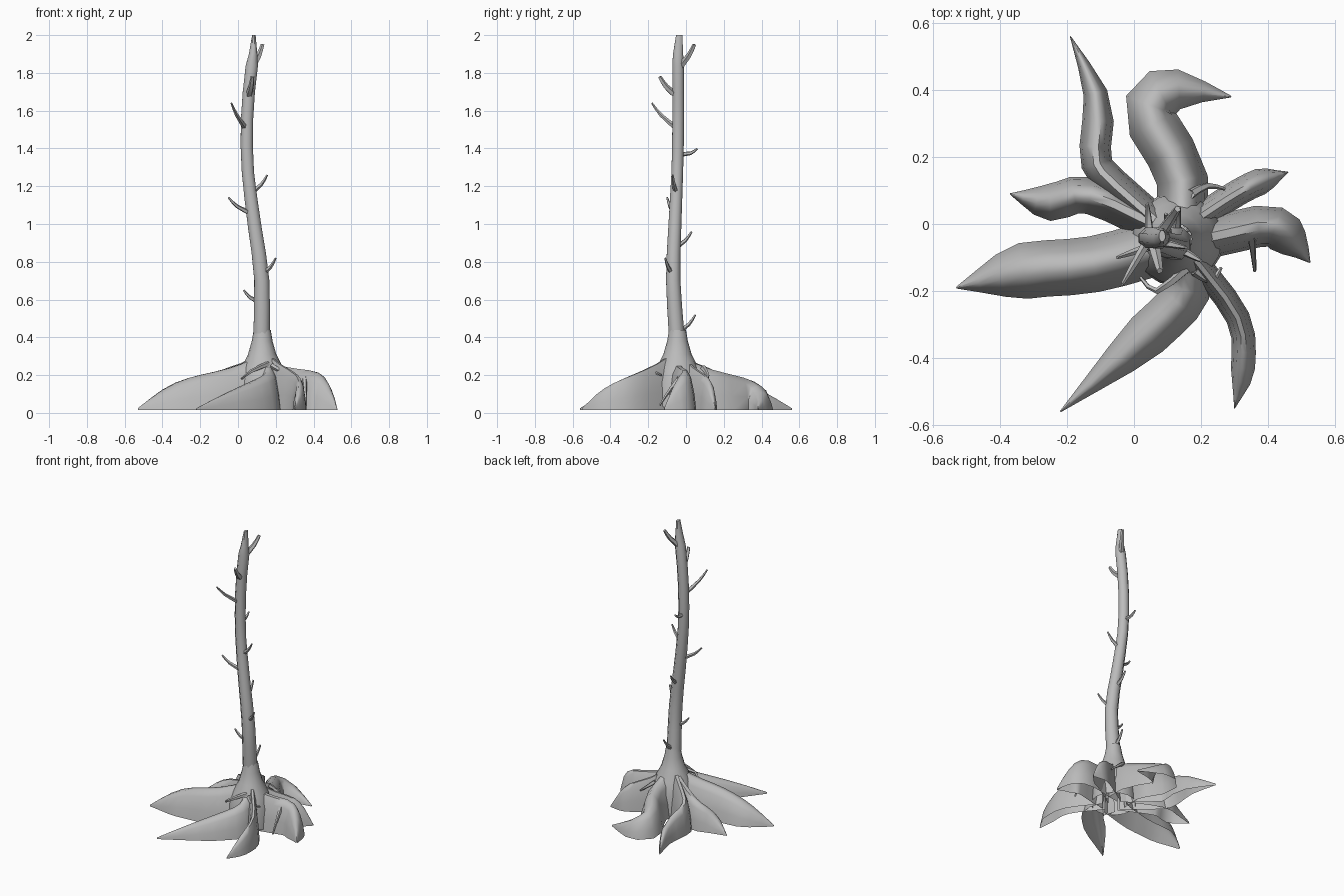
import bpy, math
from mathutils import Vector

if "Cube" in bpy.data.objects:
    bpy.data.objects.remove(bpy.data.objects["Cube"])

bark = bpy.data.materials.new("grey bark")
bark.diffuse_color = (0.5, 0.5, 0.5, 1)
bark.use_nodes = True
bark.node_tree.nodes["Principled BSDF"].inputs["Base Color"].default_value = bark.diffuse_color


def make(name, rings, closed=True, cap=False, angle=50):
    """Skin a list of equal-length point rings into one mesh."""
    n = len(rings[0])
    verts = [tuple(p) for r in rings for p in r]
    faces = []
    for i in range(len(rings) - 1):
        for j in range(n if closed else n - 1):
            k = (j + 1) % n
            faces.append((i*n + j, i*n + k, (i+1)*n + k, (i+1)*n + j))
    if cap:
        faces.append(tuple(range((len(rings)-1)*n, len(rings)*n)))
    me = bpy.data.meshes.new(name)
    me.from_pydata(verts, [], faces)
    me.validate()
    me.materials.append(bark)
    me.shade_smooth()
    me.set_sharp_from_angle(angle=math.radians(angle))
    ob = bpy.data.objects.new(name, me)
    bpy.context.collection.objects.link(ob)
    return ob


def spline(pts, t):
    """Point at t in 0..1 on a smooth curve through pts."""
    p = [Vector(q) for q in pts]
    p = [2*p[0] - p[1]] + p + [2*p[-1] - p[-2]]
    s = t*(len(pts) - 1)
    i = min(int(s), len(pts) - 2)
    u = s - i
    a, b, c, d = p[i:i+4]
    return .5*(2*b + (c - a)*u + (2*a - 5*b + 4*c - d)*u*u + (3*b - a - 3*c + d)*u**3)


def ring(x, y, z, rx, ry, n=8):
    return [(x + rx*math.cos(2*math.pi*j/n + .4), y + ry*math.sin(2*math.pi*j/n + .4), z)
            for j in range(n)]


def tube(name, pts, r0, r1, n=5, steps=4):
    pts = [spline(pts, i/steps) for i in range(steps + 1)]
    rings = []
    for i, p in enumerate(pts):
        d = (pts[min(i+1, steps)] - pts[max(i-1, 0)]).normalized()
        u = d.orthogonal().normalized()
        if i:                                   # keep rings aligned along the path
            u = (prev - d*prev.dot(d)).normalized()
        prev, v = u, d.cross(u)
        r = r0 + (r1 - r0)*i/steps
        rings.append([p + r*(u*math.cos(2*math.pi*j/n) + v*math.sin(2*math.pi*j/n))
                      for j in range(n)])
    make(name, rings, cap=True)


# trunk: gentle bend with even height steps, ending in a splintered wedge
bend = [(.125, -.05), (.125, -.068), (.085, -.058), (.05, -.045), (.05, -.041), (.08, -.042)]


def trunk_at(z):
    return spline(bend, (z - .42)/1.48)


rings = []
for i in range(11):
    z = .42 + .142*i
    r = .047 - .012*min(1, i/6)
    rings.append(ring(*trunk_at(z), z, r, r*.95))
rings.append(ring(.08, -.042, 1.9, .024, .029))
rings.append(ring(.084, -.036, 2, .01, .018))
make("trunk", rings, cap=True)

# flared base
flare = [(.045, .44), (.055, .38), (.075, .31), (.11, .24), (.135, .16), (.14, .03)]
make("trunk_flare", [ring(.128, -.045, z, r, r, 16) for r, z in flare])

# roots: open-bottomed arches; half width, hump height, then the path on the ground
SECTION = [(-1, 0), (-.85, .38), (-.55, .8), (-.2, .98), (.2, .98), (.55, .8), (.85, .38), (1, 0)]
roots = {
    "back_left": (.047, .09, [(.1, -.02), (-.07, .13), (-.115, .2), (-.11, .37), (-.19, .56)]),
    "back": (.077, .07, [(.14, -.02), (.14, .15), (.045, .33), (.12, .4), (.29, .38)]),
    "left": (.056, .06, [(.1, -.02), (-.13, .085), (-.25, .065), (-.37, .09)]),
    "front_left_long": (.084, .09, [(.1, -.06), (-.12, -.12), (-.33, -.14), (-.53, -.19)]),
    "front": (.068, .08, [(.14, -.08), (.16, -.2), (.04, -.33), (-.22, -.56)]),
    "front_right": (.036, .06, [(.17, -.09), (.31, -.28), (.325, -.43), (.3, -.55)]),
    "right": (.062, .12, [(.15, -.05), (.25, -.035), (.4, -.005), (.47, -.05), (.525, -.115)]),
    "back_right": (.04, .09, [(.15, -.01), (.33, .105), (.46, .155)]),
}
STEPS = 9
for name, (width, hump, path) in roots.items():
    rings = []
    for i in range(STEPS + 1):
        t = i/STEPS
        p = spline(path, t)
        d = (spline(path, min(t + .05, 1)) - spline(path, max(t - .05, 0))).normalized()
        w = width*min(1, (1 - t)/.3 + .03)
        h = .025 + .28*(1 - t)**1.6 + hump*math.sin(math.pi*t**1.5)
        rings.append([(p.x - d.y*w*s, p.y + d.x*w*s, .015 + (h - .015)*c) for s, c in SECTION])
    make("root_" + name, rings, closed=False, angle=60)

# broken twigs up the trunk: height on the trunk, then the tip
twigs = [(1.82, .13, .045, 1.95), (1.67, .077, -.14, 1.78), (1.5, -.035, -.18, 1.64),
         (1.37, .04, .06, 1.4), (1.16, .155, -.07, 1.26), (1.05, -.05, -.1, 1.14),
         (.87, .095, .03, .96), (.73, .2, -.11, .82), (.58, .03, -.075, .65),
         (.42, .135, .05, .52)]
for i, (z, *tip) in enumerate(twigs):
    a, b = Vector((*trunk_at(z), z)), Vector(tip)
    mid = a.lerp(b, .65)
    mid.z -= .015                               # twigs curl upward
    tube("twig_%d" % (i + 1), [a, mid, b], .02 if i < 2 else .015, .01 if i < 2 else .005)

# thin rootlets clinging to the base
rootlets = [
    [(.16, -.13, .26), (.07, -.2, .22), (.02, -.16, .18)],
    [(.18, -.14, .25), (.23, -.17, .22), (.26, -.13, .2)],
    [(.17, .09, .24), (.22, .115, .2), (.27, .105, .16)],
    [(.35, -.03, .19), (.355, -.08, .13), (.36, -.14, .04)],
]
for i, p in enumerate(rootlets):
    tube("rootlet_%d" % (i + 1), p, .015, .005)
